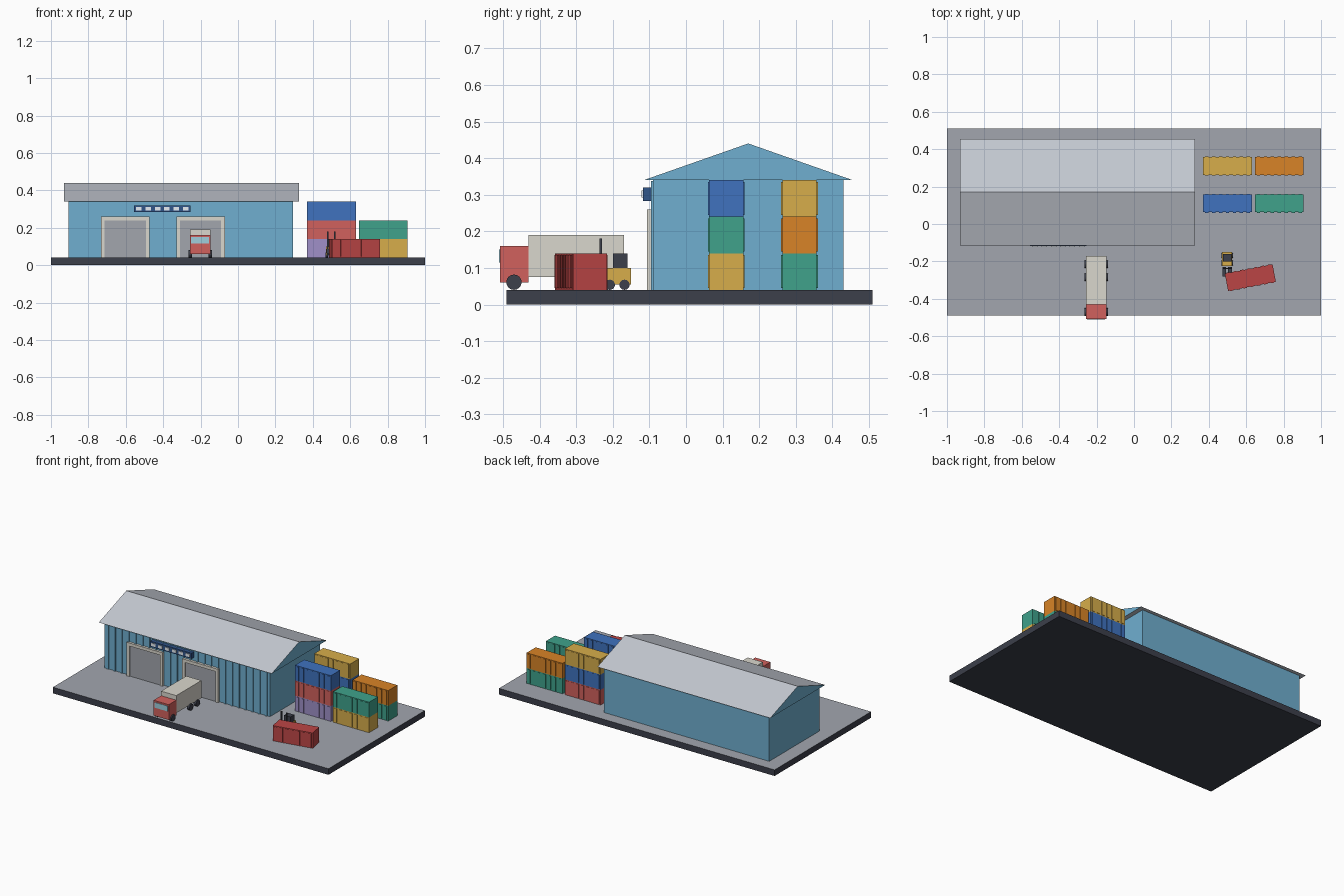
import bpy, bmesh
from math import pi, radians
from mathutils import Matrix, Vector

if "Cube" in bpy.data.objects:
    bpy.data.objects.remove(bpy.data.objects["Cube"])


def mat(name, r, g, b):
    m = bpy.data.materials.new(name)
    m.diffuse_color = (r, g, b, 1)
    m.use_nodes = True
    m.node_tree.nodes["Principled BSDF"].inputs["Base Color"].default_value = m.diffuse_color
    return m


WALL = mat("wall_blue", 0.16, 0.43, 0.63)
ROOF = mat("roof_grey", 0.55, 0.58, 0.64)
YARD = mat("yard_grey", 0.36, 0.38, 0.43)
DARK = mat("dark", 0.045, 0.05, 0.07)
CREAM = mat("cream", 0.70, 0.68, 0.61)
DOOR = mat("door_grey", 0.36, 0.38, 0.42)
NAVY = mat("navy", 0.03, 0.09, 0.25)
WHITE = mat("white", 0.8, 0.85, 0.9)
GLASS = mat("glass", 0.35, 0.62, 0.72)
RED = mat("red", 0.64, 0.12, 0.11)
DEEP_RED = mat("deep_red", 0.50, 0.06, 0.06)
BLUE = mat("blue", 0.05, 0.17, 0.52)
GREEN = mat("green", 0.05, 0.36, 0.26)
YELLOW = mat("yellow", 0.68, 0.42, 0.07)
ORANGE = mat("orange", 0.69, 0.23, 0.02)
PURPLE = mat("purple", 0.35, 0.28, 0.58)


def boxes(name, spans, material):
    """One object from boxes given as (x0, x1, y0, y1, z0, z1)."""
    bm = bmesh.new()
    for x0, x1, y0, y1, z0, z1 in spans:
        m = Matrix.Translation(((x0 + x1) / 2, (y0 + y1) / 2, (z0 + z1) / 2))
        m = m @ Matrix.Diagonal((x1 - x0, y1 - y0, z1 - z0, 1))
        bmesh.ops.create_cube(bm, size=1, matrix=m)
    return finish(name, bm, material)


def finish(name, bm, *materials):
    me = bpy.data.meshes.new(name)
    bm.to_mesh(me)
    bm.free()
    ob = bpy.data.objects.new(name, me)
    bpy.context.collection.objects.link(ob)
    for m in materials:
        me.materials.append(m)
    return ob


def wheels(name, cx, half, width, radius, z, ys):
    bm = bmesh.new()
    for y in ys:
        for s in (-1, 1):
            m = Matrix.Translation((cx + s * (half - width / 2), y, z)) @ Matrix.Rotation(pi / 2, 4, 'Y')
            bmesh.ops.create_cone(bm, cap_ends=True, segments=16, radius1=radius,
                                  radius2=radius, depth=width, matrix=m)
    return finish(name, bm, DARK)


def container(name, x, y, z, material, angle=0):
    L, W, H, out, n = 0.26, 0.094, 0.10, 0.003, 7
    spans = [(-L / 2, L / 2, -W / 2, W / 2, 0, H)]
    for i in range(n):
        rx = -L / 2 + L * (i + 0.5) / n
        spans.append((rx - 0.009, rx + 0.009, -W / 2 - out, W / 2 + out, 0.005, H - 0.005))
    ob = boxes(name, spans, material)
    ob.location = (x, y, z)
    ob.rotation_euler.z = angle


# Yard slab: grey top, dark sides
slab = boxes("yard_slab", [(-1, 1, -0.49, 0.51, 0, 0.04)], DARK)
slab.data.materials.append(YARD)
for p in slab.data.polygons:
    p.material_index = int(p.normal.z > 0.5)

# Warehouse walls with ribbed front
boxes("warehouse_walls", [(-0.905, 0.295, -0.09, 0.43, 0.04, 0.34)], WALL)
boxes("front_wall_ribs", [(-0.886 + i * 0.05, -0.874 + i * 0.05, -0.096, -0.088, 0.04, 0.338)
                          for i in range(24)], WALL)

# Gable roof: prism with blue ends
bm = bmesh.new()
tri = [bm.verts.new(c) for c in ((-0.93, -0.115, 0.34), (-0.93, 0.455, 0.34), (-0.93, 0.17, 0.44))]
ext = bmesh.ops.extrude_face_region(bm, geom=[bm.faces.new(tri)])
bmesh.ops.translate(bm, vec=Vector((1.255, 0, 0)),
                    verts=[v for v in ext["geom"] if isinstance(v, bmesh.types.BMVert)])
bmesh.ops.recalc_face_normals(bm, faces=bm.faces)
for f in bm.faces:
    f.material_index = int(abs(f.normal.x) > 0.5)
finish("gable_roof", bm, ROOF, WALL)

# Loading doors
for side, cx in (("left", -0.603), ("right", -0.2)):
    boxes(side + "_door_frame", [
        (cx - 0.13, cx - 0.11, -0.107, -0.088, 0.04, 0.26),
        (cx + 0.11, cx + 0.13, -0.107, -0.088, 0.04, 0.26),
        (cx - 0.11, cx + 0.11, -0.107, -0.088, 0.24, 0.26)], CREAM)
    boxes(side + "_door_panel", [(cx - 0.11, cx + 0.11, -0.1, -0.088, 0.04, 0.24)], DOOR)

# Sign board with plain light panels
boxes("sign_board", [(-0.555, -0.255, -0.118, -0.088, 0.283, 0.32)], NAVY)
boxes("sign_panels", [(-0.545 + i * 0.05, -0.515 + i * 0.05, -0.122, -0.117, 0.292, 0.311)
                      for i in range(6)], WHITE)

# Container stacks, bottom to top
stacks = [(0.5, 0.11, (PURPLE, RED, BLUE)), (0.777, 0.11, (YELLOW, GREEN)),
          (0.5, 0.31, (RED, BLUE, YELLOW)), (0.777, 0.31, (GREEN, ORANGE))]
for s, (x, y, cols) in enumerate(stacks):
    for i, c in enumerate(cols):
        container(f"container_{s + 1}_{i + 1}", x, y, 0.04 + 0.1 * i, c)
container("loose_container", 0.622, -0.287, 0.04, DEEP_RED, radians(11))

# Truck
TX = -0.202
boxes("truck_cargo_box", [(TX - 0.055, TX + 0.055, -0.43, -0.17, 0.075, 0.19)], CREAM)
boxes("truck_cab", [(TX - 0.055, TX + 0.055, -0.508, -0.43, 0.06, 0.16)], RED)
boxes("truck_windscreen", [(TX - 0.048, TX + 0.048, -0.511, -0.505, 0.115, 0.15)], GLASS)
wheels("truck_wheels", TX, 0.063, 0.018, 0.021, 0.061, (-0.47, -0.285, -0.215))

# Forklift
FX = 0.498
boxes("forklift_body", [(FX - 0.027, FX + 0.027, -0.225, -0.15, 0.055, 0.10)], YELLOW)
boxes("forklift_cab", [(FX - 0.023, FX + 0.023, -0.2, -0.16, 0.10, 0.14)], DARK)
boxes("forklift_mast", [(FX + s * 0.019 - 0.004, FX + s * 0.019 + 0.004, -0.237, -0.229, 0.045, 0.18)
                        for s in (-1, 1)], DARK)
boxes("forklift_forks", [(FX + s * 0.015 - 0.01, FX + s * 0.015 + 0.01, -0.28, -0.229, 0.055, 0.062)
                         for s in (-1, 1)]
      + [(FX - 0.025, FX + 0.025, -0.241, -0.234, 0.055, 0.085)], DARK)
wheels("forklift_wheels", FX, 0.03, 0.012, 0.014, 0.054, (-0.208, -0.168))
